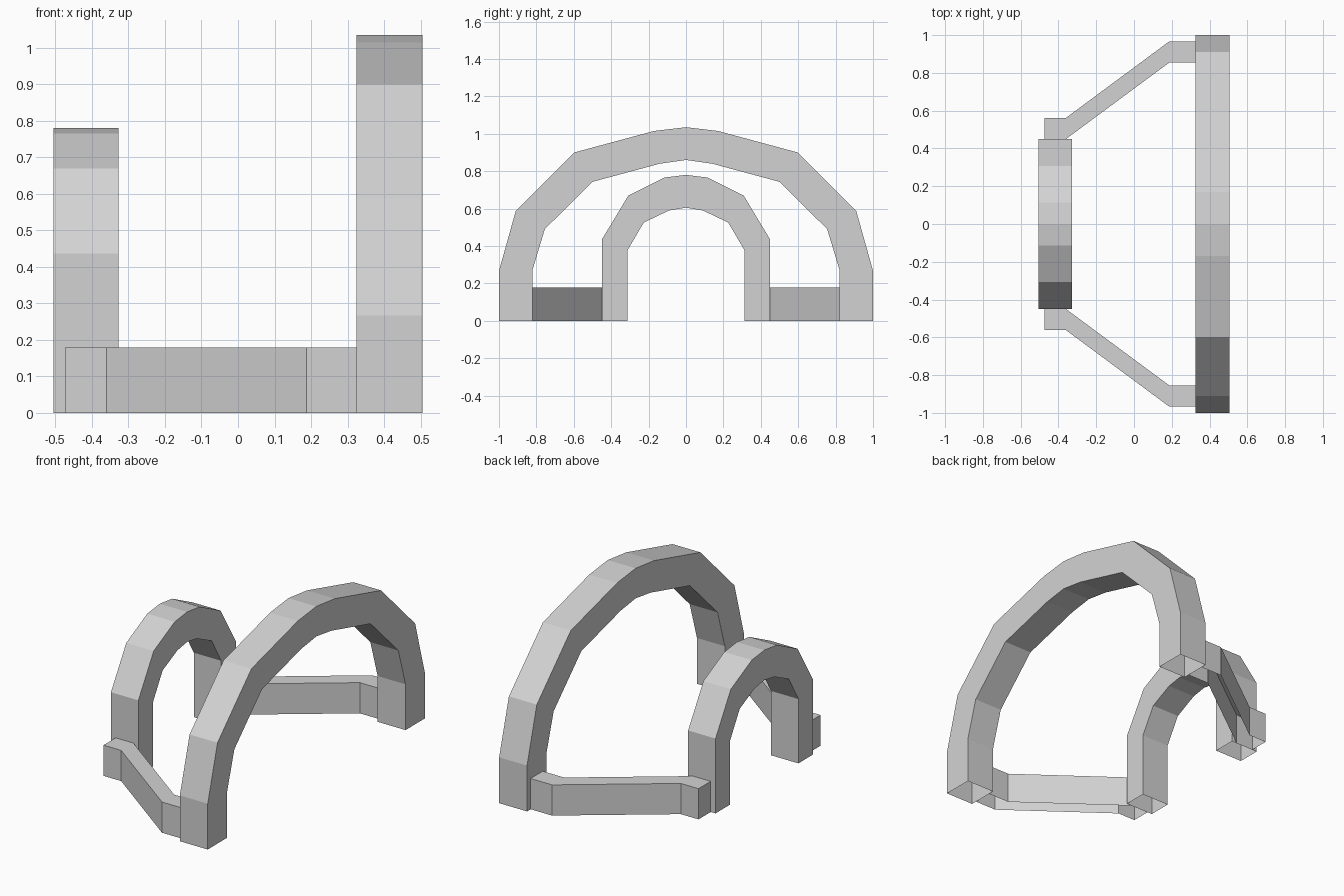
import bpy
import bmesh
from mathutils import Vector

cube = bpy.data.objects.get("Cube")
if cube:
    bpy.data.objects.remove(cube, do_unlink=True)

# Single plain grey
grey = bpy.data.materials.new("plain_grey")
grey.use_nodes = True
colour = (0.65, 0.65, 0.65, 1)
grey.diffuse_color = colour
grey.node_tree.nodes["Principled BSDF"].inputs["Base Color"].default_value = colour


def prism(name, outline, sweep):
    """Extrude a closed outline along sweep, leaving the underside open."""
    bm = bmesh.new()
    face = bm.faces.new([bm.verts.new(p) for p in outline])
    extruded = bmesh.ops.extrude_face_region(bm, geom=[face], use_keep_orig=True)
    moved = [g for g in extruded["geom"] if isinstance(g, bmesh.types.BMVert)]
    bmesh.ops.translate(bm, verts=moved, vec=Vector(sweep))
    bmesh.ops.recalc_face_normals(bm, faces=bm.faces)
    under = [f for f in bm.faces if all(abs(v.co.z) < 1e-5 for v in f.verts)]
    bmesh.ops.delete(bm, geom=under, context="FACES")
    mesh = bpy.data.meshes.new(name)
    bm.to_mesh(mesh)
    bm.free()
    mesh.materials.append(grey)
    obj = bpy.data.objects.new(name, mesh)
    bpy.context.collection.objects.link(obj)
    return obj


def arch(name, x_min, x_max, outer, inner):
    """Half profiles run from foot to crown and are mirrored across y."""
    def full(half):
        return half + [(-y, z) for y, z in reversed(half[:-1])]
    loop = full(outer) + full(inner)[::-1]
    prism(name, [(x_min, y, z) for y, z in loop], (x_max - x_min, 0, 0))


# Large and small arches
arch("large_arch", 0.325, 0.505,
     [(1, 0), (1, 0.267), (0.91, 0.588), (0.597, 0.9), (0.17, 1.015), (0, 1.035)],
     [(0.822, 0), (0.822, 0.267), (0.755, 0.49), (0.5, 0.743), (0.14, 0.84), (0, 0.86)])
arch("small_arch", -0.505, -0.328,
     [(0.449, 0), (0.449, 0.436), (0.308, 0.67), (0.115, 0.766), (0, 0.78)],
     [(0.314, 0), (0.314, 0.375), (0.226, 0.525), (0.09, 0.59), (0, 0.605)])

# Low bent rails joining the arches on both sides
path = [(-0.474, 0.45), (-0.36, 0.45), (0.187, 0.855), (0.325, 0.855)]
rail = path + [(x, y + 0.112) for x, y in reversed(path)]
for name, side in (("front_rail", -1), ("back_rail", 1)):
    prism(name, [(x, side * y, 0) for x, y in rail], (0, 0, 0.179))
